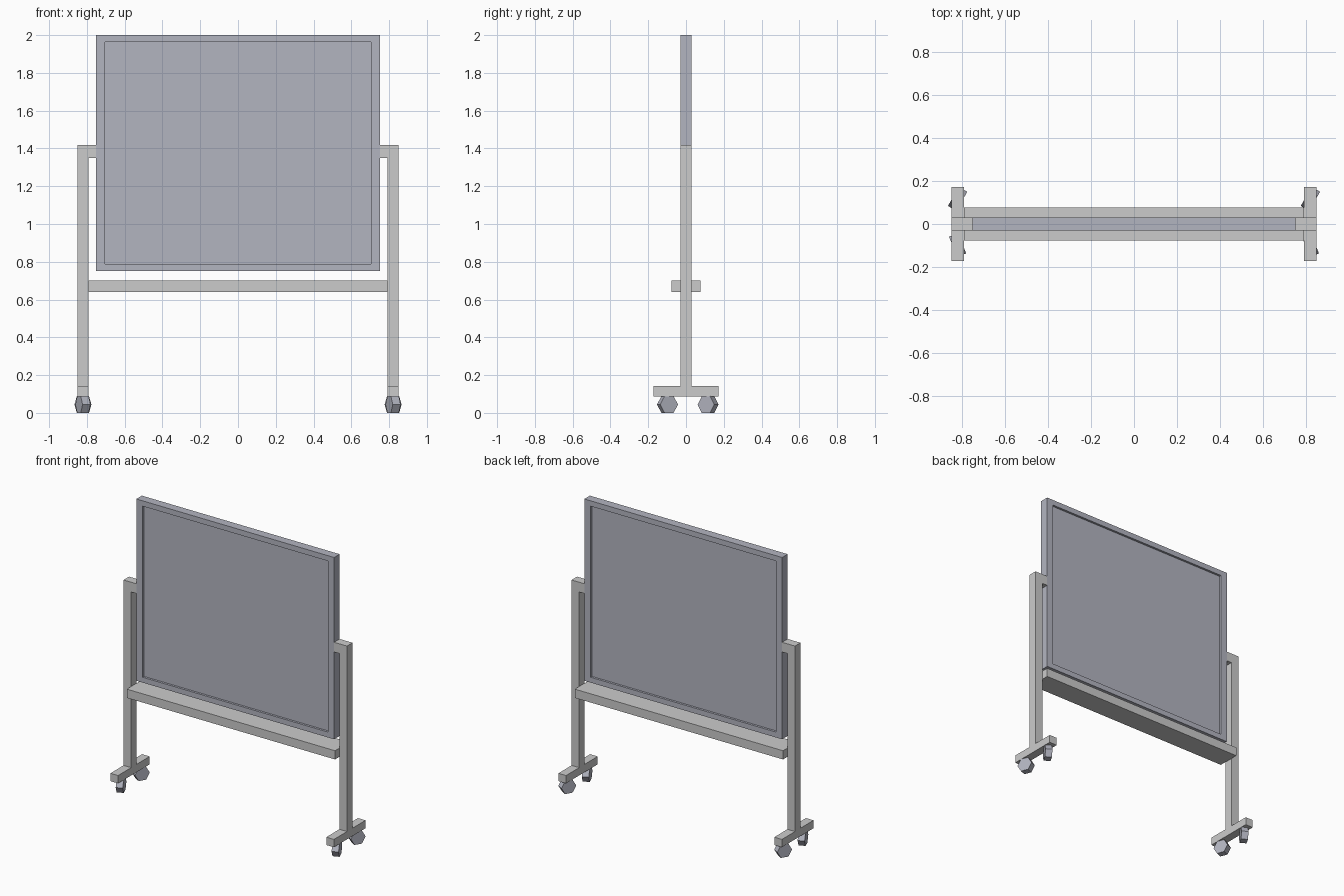
import bpy
import bmesh
from math import radians
from mathutils import Matrix

if "Cube" in bpy.data.objects:
    bpy.data.objects.remove(bpy.data.objects["Cube"], do_unlink=True)


def make_material(name, color):
    mat = bpy.data.materials.new(name)
    mat.use_nodes = True
    mat.diffuse_color = color
    mat.node_tree.nodes["Principled BSDF"].inputs["Base Color"].default_value = color
    return mat


light_grey = make_material("light grey", (0.60, 0.60, 0.60, 1))
blue_grey = make_material("blue grey", (0.45, 0.46, 0.53, 1))


def finish(name, bm, mat):
    mesh = bpy.data.meshes.new(name)
    bmesh.ops.recalc_face_normals(bm, faces=bm.faces)
    bm.to_mesh(mesh)
    bm.free()
    mesh.materials.append(mat)
    obj = bpy.data.objects.new(name, mesh)
    bpy.context.collection.objects.link(obj)
    return obj


def add_box(bm, x, y, z):
    """Add a box from (min, max) pairs."""
    spans = (x, y, z)
    size = [b - a for a, b in spans]
    centre = [(a + b) / 2 for a, b in spans]
    matrix = Matrix.Translation(centre) @ Matrix.Diagonal((*size, 1))
    return bmesh.ops.create_cube(bm, size=1, matrix=matrix)["verts"]


# Board: a slab whose front and back panels are inset inside a raised frame
HALF_W, HALF_T = 0.752, 0.03
BOTTOM, TOP = 0.75, 2.0
SIDE_RIM, TOP_RIM, RECESS = 0.048, 0.037, 0.015
bm = bmesh.new()
add_box(bm, (-HALF_W, HALF_W), (-HALF_T, HALF_T), (BOTTOM, TOP))
bm.normal_update()
panels = [f for f in bm.faces if abs(f.normal.y) > 0.9]
mid_z = (BOTTOM + TOP) / 2
scale_x = 1 - SIDE_RIM / HALF_W
scale_z = 1 - TOP_RIM / (TOP - mid_z)
for face in panels:
    side = 1 if face.normal.y > 0 else -1
    bmesh.ops.inset_individual(bm, faces=[face], thickness=0.02)
    for v in face.verts:
        v.co.x = HALF_W * scale_x * (1 if v.co.x > 0 else -1)
        v.co.z = mid_z + (TOP - mid_z) * scale_z * (1 if v.co.z > mid_z else -1)
    rim = bmesh.ops.extrude_discrete_faces(bm, faces=[face])["faces"][0]
    for v in rim.verts:
        v.co.y -= side * RECESS
finish("board", bm, blue_grey)

# Tray under the board
bm = bmesh.new()
add_box(bm, (-0.792, 0.792), (-0.077, 0.077), (0.64, 0.70))
finish("tray", bm, light_grey)

# Stands and casters on both sides
for side, label in ((1, "left"), (-1, "right")):
    parts = {
        "post": ((0.792, 0.85), (-0.03, 0.03), (0.142, 1.417)),
        "board_arm": ((0.752, 0.792), (-0.03, 0.03), (1.35, 1.417)),
        "foot": ((0.792, 0.85), (-0.172, 0.172), (0.088, 0.142)),
    }
    for part, (x, y, z) in parts.items():
        bm = bmesh.new()
        add_box(bm, sorted(side * v for v in x), y, z)
        finish(f"{label}_{part}", bm, light_grey)

    # Six-sided wheels, swivelled, with a flat side down
    for end, y, swivel in (("front", -0.098, 22), ("back", 0.117, -30)):
        bm = bmesh.new()
        bmesh.ops.create_cone(bm, cap_ends=True, segments=6, radius1=0.051,
                              radius2=0.051, depth=0.045)
        turn = Matrix.Rotation(radians(swivel), 4, "Z")
        upright = Matrix.Rotation(radians(90), 4, "Y")
        wheel = finish(f"{label}_{end}_wheel", bm, blue_grey)
        wheel.matrix_world = Matrix.Translation((side * 0.821, y, 0.0442)) @ turn @ upright
